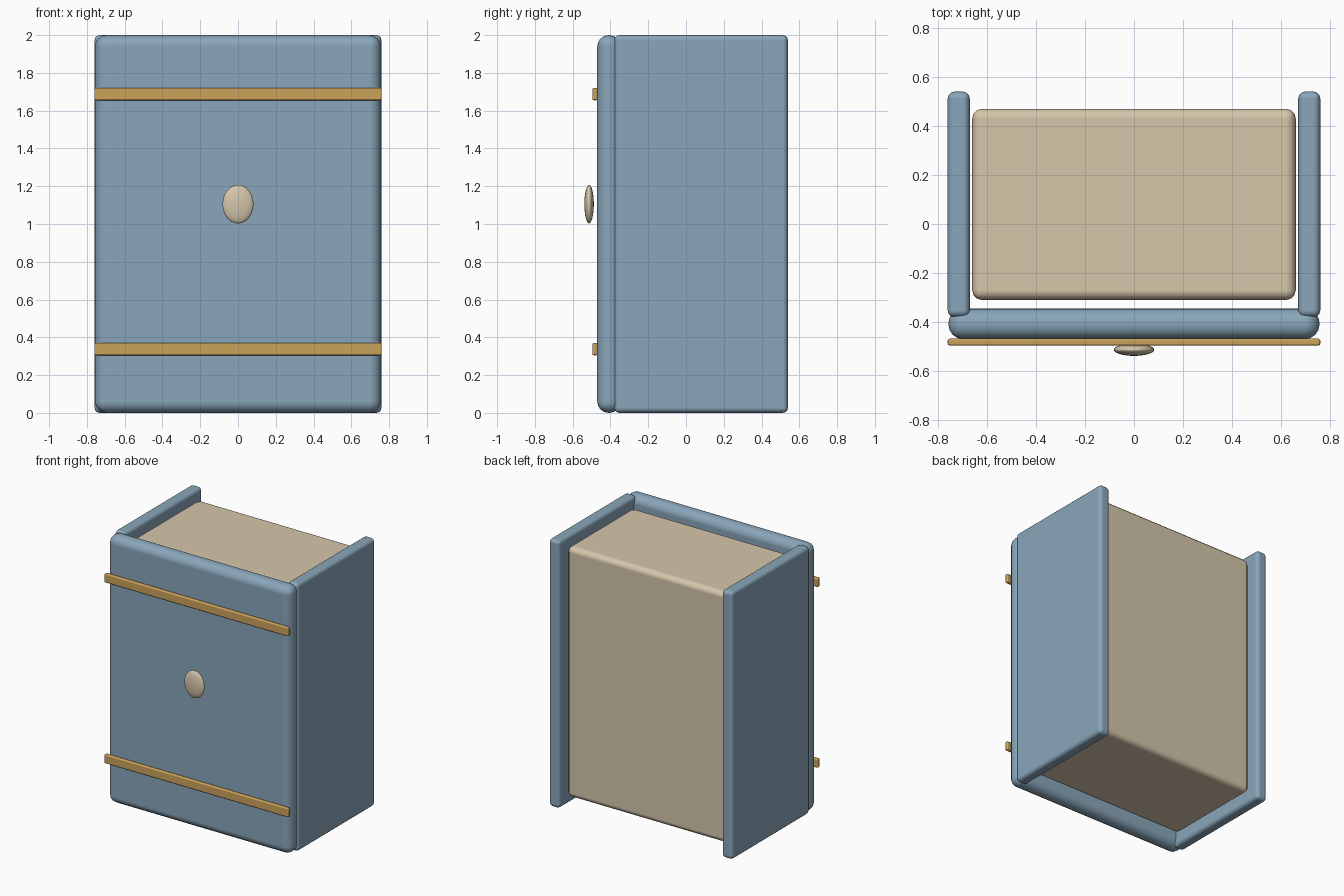
import bpy
import math

if "Cube" in bpy.data.objects:
    bpy.data.objects.remove(bpy.data.objects["Cube"])


def material(name, rgb):
    m = bpy.data.materials.new(name)
    m.diffuse_color = (*rgb, 1.0)
    m.use_nodes = True
    m.node_tree.nodes["Principled BSDF"].inputs["Base Color"].default_value = m.diffuse_color
    return m


BLUE = material("dusty blue", (0.25, 0.38, 0.49))
CREAM = material("warm cream", (0.67, 0.57, 0.41))
BRASS = material("brass", (0.60, 0.36, 0.10))


def rounded_box(name, lo, hi, radius, mat, segments=3):
    """Box spanning two corners, with rounded edges."""
    centre = [(a + b) / 2 for a, b in zip(lo, hi)]
    bpy.ops.mesh.primitive_cube_add(size=1, location=centre)
    ob = bpy.context.object
    ob.name = name
    ob.scale = [b - a for a, b in zip(lo, hi)]
    bpy.ops.object.transform_apply(location=False, rotation=False, scale=True)
    ob.data.materials.append(mat)
    bpy.ops.object.shade_smooth_by_angle(angle=math.radians(40))
    bevel = ob.modifiers.new("rounded edges", "BEVEL")
    bevel.width = radius
    bevel.segments = segments
    bevel.harden_normals = True
    return ob


# Inner body and the thick front panel
rounded_box("inner_body", (-0.66, -0.31, 0.07), (0.66, 0.47, 1.94), 0.04, CREAM)
rounded_box("front_panel", (-0.757, -0.47, 0.0), (0.757, -0.345, 2.0), 0.06, BLUE, 4)

# Side panels
for side, sx in (("left", -1), ("right", 1)):
    x0, x1 = sorted((0.67 * sx, 0.76 * sx))
    rounded_box(side + "_side_panel", (x0, -0.38, 0.0), (x1, 0.54, 2.0), 0.028, BLUE)

# Horizontal trim bars
for level, z in (("lower", 0.338), ("upper", 1.688)):
    rounded_box(level + "_trim_bar", (-0.76, -0.496, z - 0.033),
                (0.76, -0.468, z + 0.033), 0.008, BRASS, 2)

# Flattened oval badge on the front
bpy.ops.mesh.primitive_uv_sphere_add(segments=32, ring_count=16, radius=1,
                                     location=(0, -0.513, 1.105))
badge = bpy.context.object
badge.name = "oval_badge"
badge.scale = (0.082, 0.025, 0.102)
bpy.ops.object.transform_apply(location=False, rotation=False, scale=True)
badge.data.materials.append(CREAM)
bpy.ops.object.shade_smooth()
